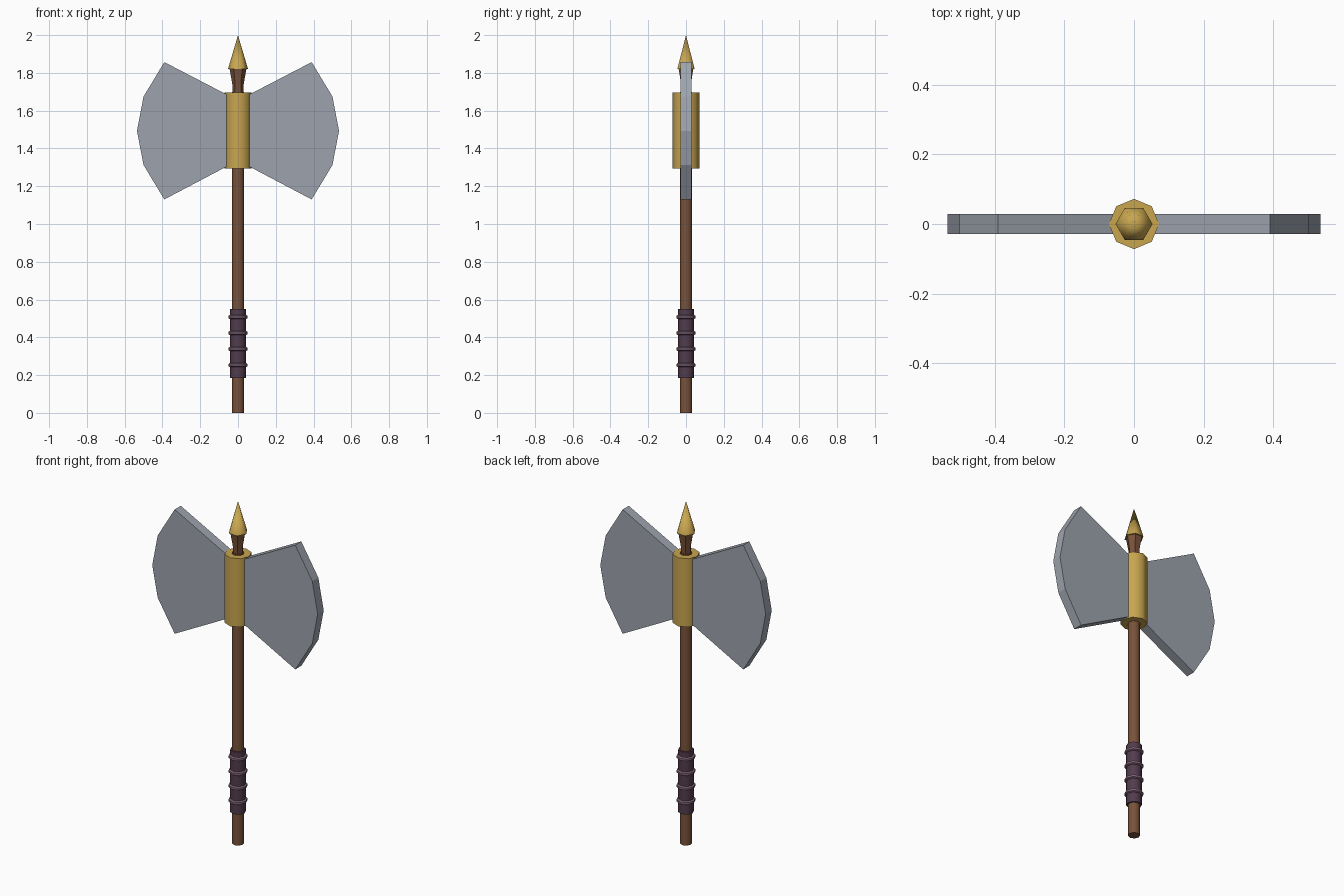
import bpy, bmesh, math

if "Cube" in bpy.data.objects:
    bpy.data.objects.remove(bpy.data.objects["Cube"])

def material(name, rgb):
    m = bpy.data.materials.new(name)
    m.diffuse_color = (*rgb, 1)
    m.use_nodes = True
    m.node_tree.nodes["Principled BSDF"].inputs["Base Color"].default_value = m.diffuse_color
    return m

STEEL = material("steel", (0.34, 0.37, 0.42))
GOLD = material("gold", (0.58, 0.38, 0.08))
WOOD = material("wood", (0.19, 0.085, 0.042))
LEATHER = material("purple_leather", (0.085, 0.045, 0.075))
CORD = material("mauve_cord", (0.22, 0.13, 0.19))

def finish(name, bm, mat, smooth=None):
    bmesh.ops.recalc_face_normals(bm, faces=bm.faces)
    me = bpy.data.meshes.new(name)
    bm.to_mesh(me)
    bm.free()
    ob = bpy.data.objects.new(name, me)
    bpy.context.collection.objects.link(ob)
    me.materials.append(mat)
    if smooth:
        bpy.ops.object.select_all(action='DESELECT')
        ob.select_set(True)
        bpy.context.view_layer.objects.active = ob
        bpy.ops.object.shade_smooth_by_angle(angle=math.radians(smooth))
    return ob

def turned(name, profile, sides, mat, smooth=None):
    """Closed solid turned around z from (radius, height) pairs."""
    bm = bmesh.new()
    rings = []
    for r, z in profile:
        if r == 0:
            rings.append([bm.verts.new((0, 0, z))] * sides)
        else:
            rings.append([bm.verts.new((r * math.cos(i * math.tau / sides),
                                        r * math.sin(i * math.tau / sides), z))
                          for i in range(sides)])
    for a, b in zip(rings, rings[1:]):
        for i in range(sides):
            j = (i + 1) % sides
            bm.faces.new(list(dict.fromkeys((a[i], a[j], b[j], b[i]))))
    for ring, (r, z) in zip((rings[0], rings[-1]), (profile[0], profile[-1])):
        if r:
            bm.faces.new(ring)
    return finish(name, bm, mat, smooth)

# Shaft, flared neck and spear tip
turned("shaft", [(0.033, 0), (0.033, 1.70)], 8, WOOD, 50)
turned("flared_neck", [(0.03, 1.66), (0.03, 1.74), (0.045, 1.823)], 6, WOOD, 30)
turned("spear_tip", [(0.053, 1.82), (0, 2.0)], 6, GOLD, 65)

# Collar that holds the blades
turned("collar", [(0.072, 1.295), (0.072, 1.695)], 8, GOLD, 50)

# Leather grip with raised cords
turned("grip", [(0.042, 0.185), (0.042, 0.55)], 8, LEATHER, 50)
for n in range(4):
    z = 0.253 + n * 0.085
    turned(f"grip_cord_{n + 1}",
           [(0.042, z - 0.011), (0.051, z - 0.006), (0.051, z + 0.006), (0.042, z + 0.011)],
           8, CORD, 50)

# Two mirrored blades, flat slabs fanning out from the collar
OUTLINE = [(0.02, 1.665), (0.39, 1.857), (0.50, 1.675), (0.535, 1.493),
           (0.50, 1.312), (0.39, 1.13), (0.02, 1.325)]
for side, sx in (("right", 1), ("left", -1)):
    bm = bmesh.new()
    face = bm.faces.new([bm.verts.new((sx * x, -0.028, z)) for x, z in OUTLINE])
    ext = bmesh.ops.extrude_face_region(bm, geom=[face], use_keep_orig=True)
    bmesh.ops.translate(bm, vec=(0, 0.056, 0),
                        verts=[v for v in ext["geom"] if isinstance(v, bmesh.types.BMVert)])
    finish(f"{side}_blade", bm, STEEL)
